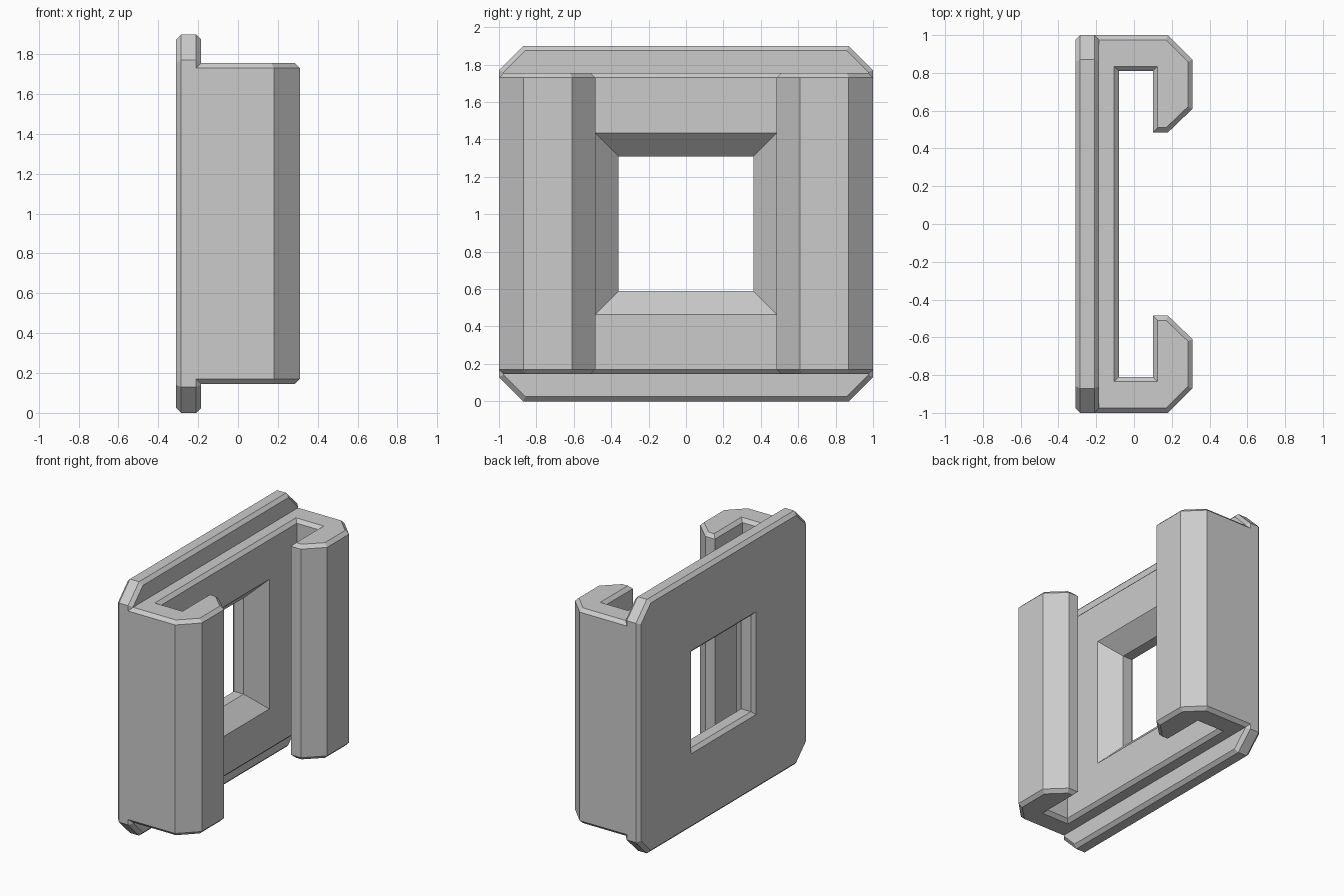
import bpy, bmesh
from mathutils import Vector

BEVEL = 0.025
MID_Z = 0.95

cube = bpy.data.objects.get("Cube")
if cube:
    bpy.data.objects.remove(cube, do_unlink=True)

grey = bpy.data.materials.new("plain grey")
grey.use_nodes = True
grey.diffuse_color = (0.6, 0.6, 0.6, 1)
grey.node_tree.nodes["Principled BSDF"].inputs["Base Color"].default_value = grey.diffuse_color


def add_object(name, bm):
    bmesh.ops.recalc_face_normals(bm, faces=bm.faces)
    mesh = bpy.data.meshes.new(name)
    bm.to_mesh(mesh)
    bm.free()
    mesh.materials.append(grey)
    obj = bpy.data.objects.new(name, mesh)
    bpy.context.collection.objects.link(obj)
    return obj


def bevelled_prism(name, outline, direction):
    """Extrude an outline and chamfer the rims of both end caps."""
    bm = bmesh.new()
    bm.faces.new([bm.verts.new(p) for p in outline])
    top = bmesh.ops.extrude_face_region(bm, geom=bm.faces[:], use_keep_orig=True)
    moved = [v for v in top["geom"] if isinstance(v, bmesh.types.BMVert)]
    bmesh.ops.translate(bm, vec=direction, verts=moved)
    bmesh.ops.recalc_face_normals(bm, faces=bm.faces)
    axis = Vector(direction).normalized()
    rims = [e for e in bm.edges
            if abs((e.verts[1].co - e.verts[0].co).dot(axis)) < 1e-4]
    bmesh.ops.bevel(bm, geom=rims, offset=BEVEL, offset_type='OFFSET',
                    segments=1, profile=0.5, affect='EDGES')
    return add_object(name, bm)


def combine(target, helper, operation):
    mod = target.modifiers.new(operation.title(), 'BOOLEAN')
    mod.object = helper
    mod.operation = operation
    mod.solver = 'EXACT'
    bpy.context.view_layer.objects.active = target
    bpy.ops.object.modifier_apply(modifier=mod.name)
    bpy.data.objects.remove(helper, do_unlink=True)


# Back plate: rectangle with clipped corners
h, c = MID_Z, 0.13
corners = [(1, h - c), (1 - c, h), (c - 1, h), (-1, h - c),
           (-1, c - h), (c - 1, -h), (1 - c, -h), (1, c - h)]
plate = bevelled_prism("clip_bracket", [(-0.31, y, MID_Z + z) for y, z in corners],
                       (0.125, 0, 0))

# C-shaped channel with hooked lips, mirrored across y
half = [(-0.25, 1), (0.18, 1), (0.31, 0.87), (0.31, 0.61), (0.18, 0.485),
        (0.10, 0.485), (0.10, 0.81), (-0.08, 0.81)]
section = half + [(x, -y) for x, y in reversed(half)]
channel = bevelled_prism("channel", [(x, y, 0.145) for x, y in section], (0, 0, 1.61))
combine(plate, channel, 'UNION')

# Square window flaring towards the channel, lightly chamfered at the back
bm = bmesh.new()
rings = []
for x, r in [(-0.33, 0.405), (-0.285, 0.36), (-0.205, 0.36), (-0.06, 0.505)]:
    rings.append([bm.verts.new((x, r * sy, MID_Z + r * sz))
                  for sy, sz in [(1, 1), (-1, 1), (-1, -1), (1, -1)]])
for a, b in zip(rings, rings[1:]):
    for i in range(4):
        j = (i + 1) % 4
        bm.faces.new((a[i], a[j], b[j], b[i]))
bm.faces.new(rings[0])
bm.faces.new(rings[-1])
window = add_object("window_cutter", bm)
window.hide_render = True
combine(plate, window, 'DIFFERENCE')
